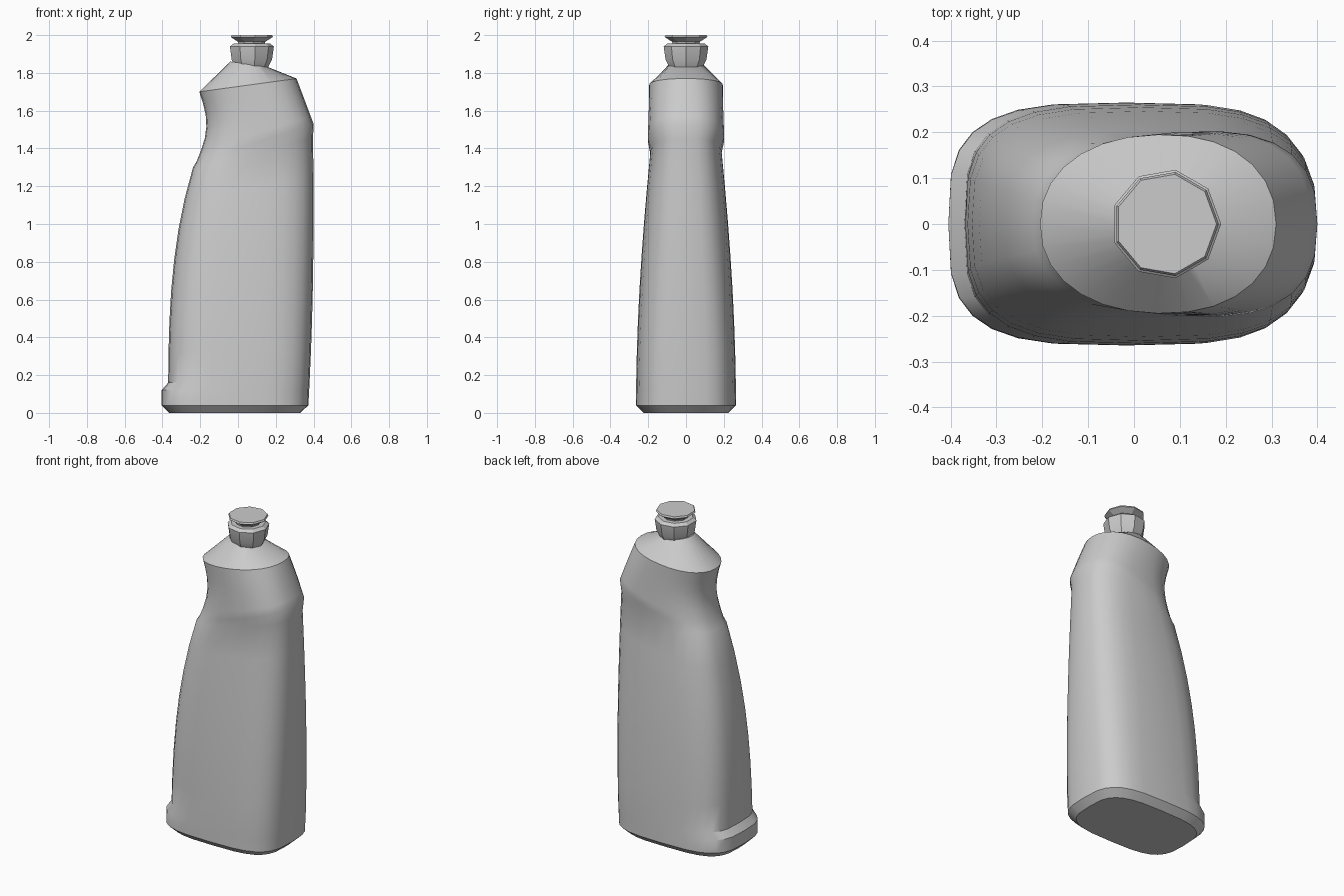
import bpy, bmesh, math

cube = bpy.data.objects.get("Cube")
if cube:
    bpy.data.objects.remove(cube, do_unlink=True)

grey = bpy.data.materials.new("plain grey")
grey.use_nodes = True
colour = (0.6, 0.6, 0.6, 1)
grey.diffuse_color = colour
grey.node_tree.nodes["Principled BSDF"].inputs["Base Color"].default_value = colour


def section(left, left_z, right, right_z, left_depth, right_depth, roundness):
    """A cross-section tilted from its left edge to its right edge."""
    return dict(left=left, left_z=left_z, right=right, right_z=right_z,
                left_depth=left_depth, right_depth=right_depth,
                roundness=roundness)


def blend(first, second, amount):
    return {key: first[key] + (second[key] - first[key]) * amount
            for key in first}


def disc(centre, radius, height):
    return section(left=centre - radius, left_z=height,
                   right=centre + radius, right_z=height,
                   left_depth=radius, right_depth=radius, roundness=2)


def body_section(height, flare=0, inset=0):
    """Tapering body: the left edge leans inwards and sections tilt higher up."""
    depth = 0.265 - 0.045 * height ** 2 - inset
    return section(left=-0.37 + 0.06 * height ** 3 - flare + inset,
                   left_z=height,
                   right=0.4 - 0.03 * (1 - height) ** 2 - inset,
                   right_z=height + 0.07 * height ** 3,
                   left_depth=depth, right_depth=depth,
                   roundness=3.4 - height / 2)


def superpower(value, power):
    return math.copysign(abs(value) ** power, value)


def add_ring(bm, shape, sides):
    verts = []
    power = 2 / shape["roundness"]
    for i in range(sides):
        angle = math.tau * i / sides
        across = (superpower(math.cos(angle), power) + 1) / 2
        side = superpower(math.sin(angle), power)

        def along(start, end):
            return shape[start] + (shape[end] - shape[start]) * across

        verts.append(bm.verts.new((along("left", "right"),
                                   along("left_depth", "right_depth") * side,
                                   along("left_z", "right_z"))))
    return verts


def loft(name, sections, sides, sharp_angle):
    bm = bmesh.new()
    rings = [add_ring(bm, shape, sides) for shape in sections]
    for lower, upper in zip(rings, rings[1:]):
        for i in range(sides):
            j = (i + 1) % sides
            bm.faces.new((lower[i], lower[j], upper[j], upper[i]))
    bm.faces.new(rings[0][::-1])
    bm.faces.new(rings[-1])
    bmesh.ops.recalc_face_normals(bm, faces=bm.faces)
    mesh = bpy.data.meshes.new(name)
    bm.to_mesh(mesh)
    bm.free()
    mesh.materials.append(grey)
    obj = bpy.data.objects.new(name, mesh)
    bpy.context.collection.objects.link(obj)
    bpy.ops.object.select_all(action="DESELECT")
    obj.select_set(True)
    bpy.context.view_layer.objects.active = obj
    bpy.ops.object.shade_smooth_by_angle(angle=math.radians(sharp_angle))


# Foot: inset base and a lip that sticks out on the left
lip = 0.035
foot = [body_section(0, flare=lip, inset=0.04),
        body_section(0.04, flare=lip),
        body_section(0.12, flare=lip)]

# Tapering body up to the undercut below the shoulder
foot_top, undercut = 0.16, 1.3
steps = 7
body = [body_section(foot_top + (undercut - foot_top) * i / steps)
        for i in range(steps + 1)]

# Shoulder band: overhanging ledge, notch on the left, then the rim
ledge = section(left=-0.22, left_z=1.33, right=0.4, right_z=1.53,
                left_depth=0.18, right_depth=0.22, roundness=2.6)
rim = section(left=-0.205, left_z=1.7, right=0.31, right_z=1.77,
              left_depth=0.19, right_depth=0.2, roundness=2.2)
band = []
for i in range(steps):
    amount = i / (steps - 1)
    shape = blend(ledge, rim, amount)
    shape["left"] += 0.045 * math.sin(math.pi * amount)
    band.append(shape)

# Sloping top that closes under the neck
neck_base = section(left=-0.04, left_z=1.86, right=0.16, right_z=1.83,
                    left_depth=0.09, right_depth=0.09, roundness=2)

loft("bottle_body", foot + body + band + [neck_base], sides=28, sharp_angle=32)

# Faceted neck collar
neck_x = 0.07
loft("neck_collar", [disc(neck_x, radius=0.09, height=1.83),
                     disc(neck_x, radius=0.11, height=1.87),
                     disc(neck_x, radius=0.12, height=1.94),
                     disc(neck_x, radius=0.1, height=1.955)],
     sides=9, sharp_angle=20)

# Faceted cap flaring out to a flat top
loft("cap", [disc(neck_x, radius=0.07, height=1.95),
             disc(neck_x, radius=0.075, height=1.965),
             disc(neck_x, radius=0.115, height=1.99),
             disc(neck_x, radius=0.11, height=2)],
     sides=9, sharp_angle=20)
